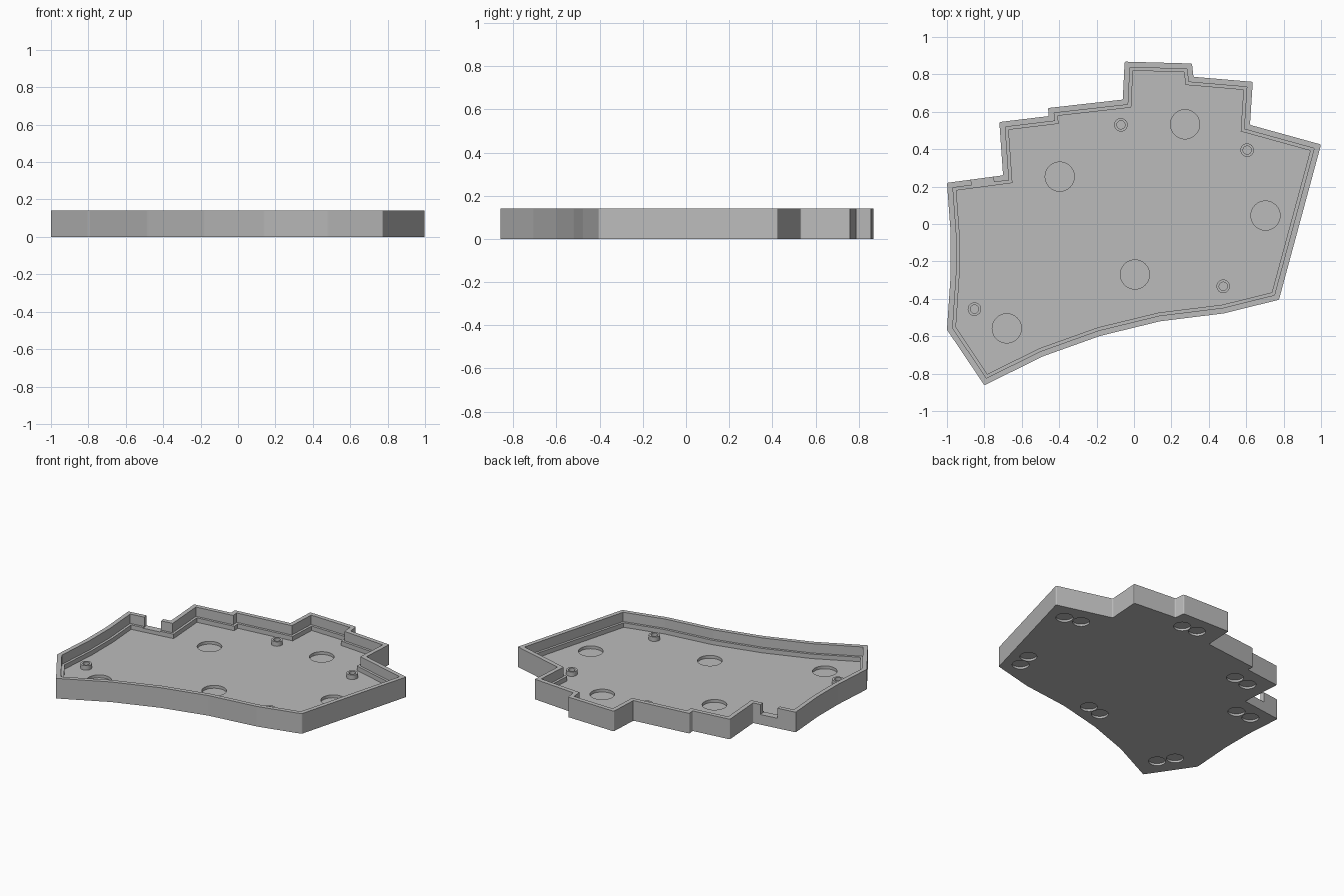
import bpy, bmesh, math
from mathutils import Vector, Matrix

if "Cube" in bpy.data.objects:
    bpy.data.objects.remove(bpy.data.objects["Cube"], do_unlink=True)

HEIGHT, FLOOR, LEDGE = 0.14, 0.044, 0.075
LIP, SHELF = 0.03, 0.047

# Tray outline, clockwise from the rear right corner block
OUTLINE = [(-1, .22), (-.7, .26), (-.72, .545), (-.455, .577), (-.46, .62),
           (-.06, .665), (-.05, .868), (.31, .858), (.318, .787), (.635, .76),
           (.62, .53), (1, .425), (.775, -.405), (.48, -.478), (.14, -.52),
           (-.18, -.598), (-.485, -.707), (-.8, -.862), (-1, -.565),
           (-.98, -.27), (-.98, -.05)]
RECESSES = [(-.397, .253), (.273, .533), (.703, .045), (.005, -.27), (-.68, -.558)]
POSTS = [(-.07, .53), (.605, .395), (.477, -.333), (-.853, -.455)]
FOOT_PADS = [(.854, .334), (.739, .361), (.213, .728), (.1, .739),
             (.712, -.19), (.685, -.299), (-.46, .445), (-.575, .43),
             (-.742, .123), (-.858, .121), (.011, -.431), (-.1, -.455),
             (-.761, -.679), (-.824, -.579)]

grey = bpy.data.materials.new("plain grey")
grey.use_nodes = True
grey.diffuse_color = (0.5, 0.5, 0.5, 1)
grey.node_tree.nodes["Principled BSDF"].inputs["Base Color"].default_value = (0.5, 0.5, 0.5, 1)


def make_object(name, bm):
    bmesh.ops.recalc_face_normals(bm, faces=bm.faces)
    mesh = bpy.data.meshes.new(name)
    bm.to_mesh(mesh)
    bm.free()
    mesh.materials.append(grey)
    obj = bpy.data.objects.new(name, mesh)
    bpy.context.collection.objects.link(obj)
    return obj


def inset(points, dist):
    """Move a clockwise outline inward with mitred corners."""
    pts = [Vector(p) for p in points]
    result = []
    for i, p in enumerate(pts):
        before = (p - pts[i - 1]).normalized()
        after = (pts[(i + 1) % len(pts)] - p).normalized()
        n1, n2 = Vector((before.y, -before.x)), Vector((after.y, -after.x))
        result.append(p + (n1 + n2) * dist / (1 + n1.dot(n2)))
    return result


def add_cylinder(bm, centre, radius, low, high):
    matrix = Matrix.Translation((*centre, (low + high) / 2))
    bmesh.ops.create_cone(bm, cap_ends=True, segments=48, radius1=radius,
                          radius2=radius, depth=high - low, matrix=matrix)


# Tray shell: stacked outline rings from the underside up and over to the floor
bm = bmesh.new()
rings = []
for dist, z in [(0, 0), (0, HEIGHT), (LIP, HEIGHT), (LIP, LEDGE), (SHELF, LEDGE), (SHELF, FLOOR)]:
    rings.append([bm.verts.new((p.x, p.y, z)) for p in inset(OUTLINE, dist)])
for lower, upper in zip(rings, rings[1:]):
    for i in range(len(lower)):
        bm.faces.new((lower[i - 1], lower[i], upper[i], upper[i - 1]))
bm.faces.new(rings[0])
bm.faces.new(rings[-1])

# Slightly rounded outer corners
corners = [bm.edges.get((a, b)) for a, b in zip(rings[0], rings[1])]
bmesh.ops.bevel(bm, geom=corners, offset=0.006, segments=3, profile=0.5, affect='EDGES')
tray = make_object("tray", bm)

# Cutter: floor recesses, underside foot pads and the cable notch
bm = bmesh.new()
for c in RECESSES:
    add_cylinder(bm, c, 0.078, FLOOR - 0.02, FLOOR + 0.02)
for c in FOOT_PADS:
    add_cylinder(bm, c, 0.054, -0.02, 0.015)
notch = (Matrix.Translation((-0.81, 0.23, 0.12)) @ Matrix.Rotation(math.atan2(.04, .3), 4, 'Z')
         @ Matrix.Diagonal((0.12, 0.12, 0.1, 1)))
bmesh.ops.create_cube(bm, size=1, matrix=notch)
cutter = make_object("tray_cutter", bm)
cutter.hide_render = True

cut = tray.modifiers.new("cutouts", 'BOOLEAN')
cut.operation = 'DIFFERENCE'
cut.solver = 'EXACT'
cut.object = cutter
bpy.context.view_layer.objects.active = tray
tray.select_set(True)
bpy.ops.object.modifier_apply(modifier=cut.name)
bpy.data.objects.remove(cutter, do_unlink=True)
tray.select_set(False)

# Hollow screw posts: one tube profile spun around each centre
for number, (x, y) in enumerate(POSTS, 1):
    bm = bmesh.new()
    profile = [(0.036, FLOOR), (0.036, LEDGE), (0.022, LEDGE), (0.022, FLOOR)]
    verts = [bm.verts.new((r, 0, z)) for r, z in profile]
    edges = [bm.edges.new(pair) for pair in zip(verts, verts[1:])]
    bmesh.ops.spin(bm, geom=verts + edges, cent=(0, 0, 0), axis=(0, 0, 1),
                   angle=math.tau, steps=32, use_merge=True)
    bmesh.ops.remove_doubles(bm, verts=bm.verts, dist=0.0001)
    post = make_object(f"screw_post_{number}", bm)
    post.location = (x, y, 0)
    bpy.context.view_layer.objects.active = post
    post.select_set(True)
    bpy.ops.object.shade_smooth_by_angle()
    post.select_set(False)
